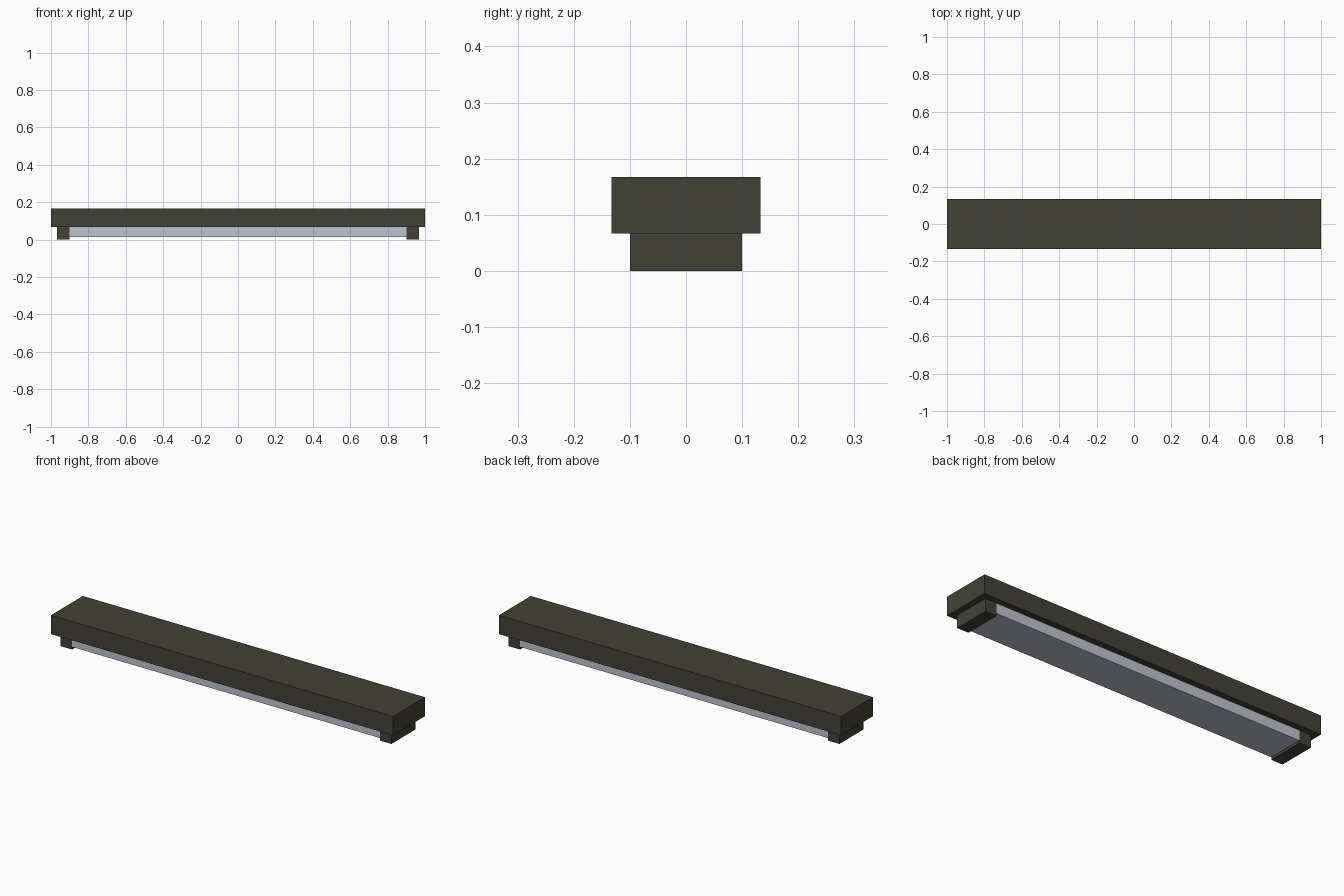
import bpy

if "Cube" in bpy.data.objects:
    bpy.data.objects.remove(bpy.data.objects["Cube"])


def material(name, color):
    m = bpy.data.materials.new(name)
    m.diffuse_color = (*color, 1)
    m.use_nodes = True
    m.node_tree.nodes["Principled BSDF"].inputs["Base Color"].default_value = m.diffuse_color
    return m


def box(name, lo, hi, mat):
    """Axis-aligned box between two corners."""
    bpy.ops.mesh.primitive_cube_add(size=1, location=[(a + b) / 2 for a, b in zip(lo, hi)])
    ob = bpy.context.object
    ob.name = name
    ob.scale = [b - a for a, b in zip(lo, hi)]
    bpy.ops.object.transform_apply(location=False, rotation=False, scale=True)
    ob.data.materials.append(mat)
    return ob


dark = material("dark olive metal", (0.055, 0.053, 0.037))
pale = material("pale grey diffuser", (0.52, 0.55, 0.64))

# Long housing on top
box("housing", (-1, -0.133, 0.067), (1, 0.133, 0.167), dark)

# Light panel hung under the housing, running into both end caps
box("light_panel", (-0.95, -0.0995, 0.0133), (0.95, 0.0995, 0.067), pale)

# End caps holding the panel
for side, x0, x1 in (("left", -0.967, -0.9), ("right", 0.9, 0.967)):
    box(side + "_end_cap", (x0, -0.1, 0), (x1, 0.1, 0.067), dark)
